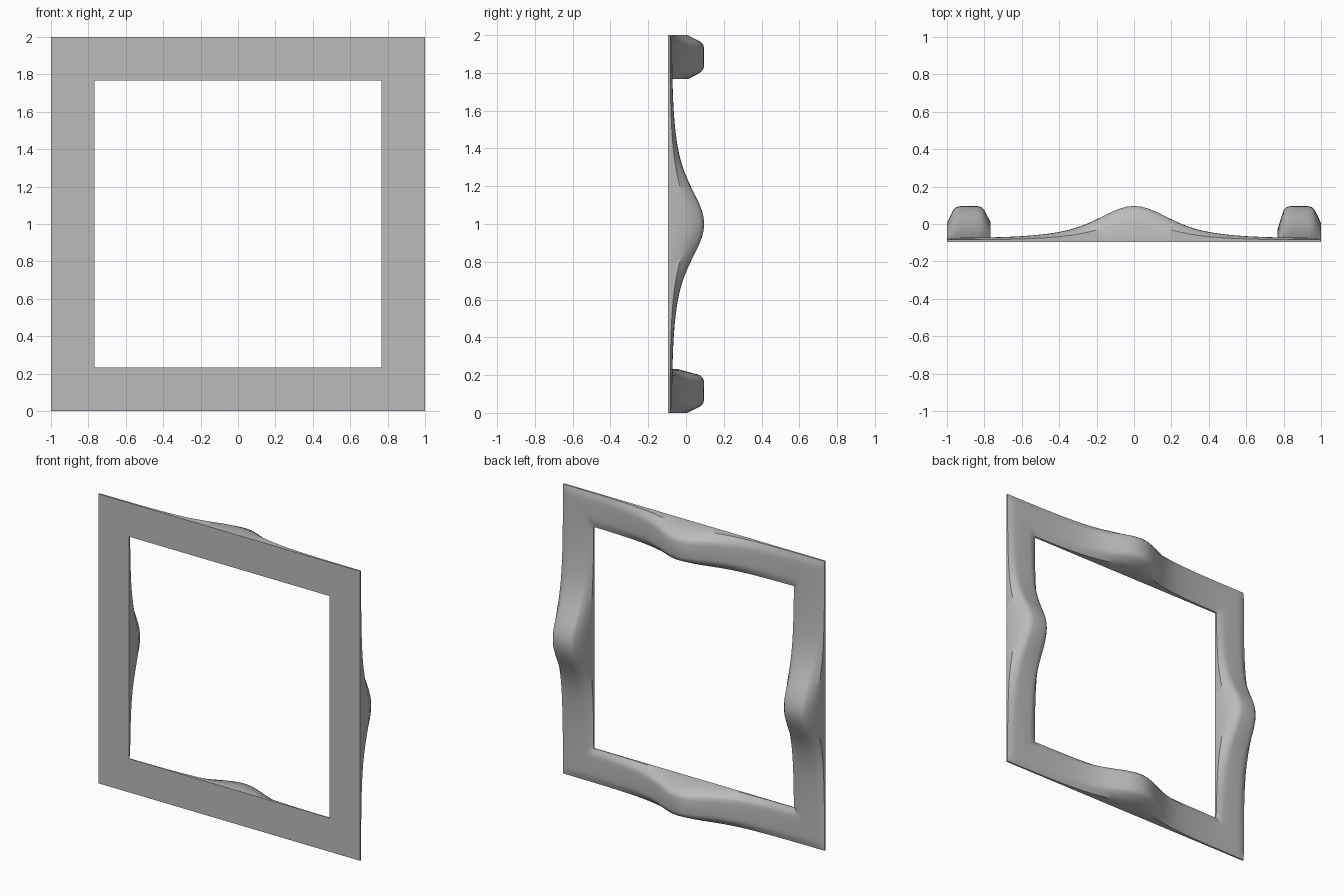
import bpy, bmesh, math

cube = bpy.data.objects.get("Cube")
if cube:
    bpy.data.objects.remove(cube, do_unlink=True)

FRONT = -0.096      # plane of the flat front
BAR = 0.233         # width of each bar
EDGE = 0.022        # thickness at the corners
RISE = 0.17         # extra thickness at mid-bar
STEPS = 48          # rings along each bar

grey = bpy.data.materials.new("plain grey")
grey.use_nodes = True
grey.diffuse_color = (0.5, 0.5, 0.5, 1)
grey.node_tree.nodes["Principled BSDF"].inputs["Base Color"].default_value = (0.5, 0.5, 0.5, 1)


def thickness(a):
    """Bell-shaped swelling along a bar, a is the distance from its middle."""
    bell = 0.6 * math.exp(-(a / 0.22) ** 2) + 0.4 * math.exp(-(a / 0.42) ** 2)
    return EDGE + RISE * bell


def section(inner):
    """Bar section: (position from outer to inner edge, share of thickness)."""
    return [(0, 0), (0, 0.53), (0.08, 0.73), (0.15, 0.9), (0.21, 0.97), (0.3, 1),
            (0.5, 1), (0.7, 1), (0.79, 0.97), (0.86, 0.88),
            (0.93, (0.88 + inner) / 2), (1, inner), (1, 0)]


# Bars in order bottom, right, top, left with the height of their inner wall
bars = [(0, 0.25), (1, 0.35), (2, 0.55), (3, 0.55)]

bm = bmesh.new()
rings = []
for turn, inner in bars:
    angle = turn * math.pi / 2
    c, s = math.cos(angle), math.sin(angle)
    for i in range(STEPS):
        u = -1 + 2 * i / STEPS
        ring = []
        for t, share in section(inner):
            half = 1 - BAR * t
            along = u * half
            y = FRONT + share * thickness(abs(along))
            x, z = c * along + s * half, s * along - c * half
            ring.append(bm.verts.new((x, y, z + 1)))
        rings.append(ring)

# Join neighbouring rings all the way round, mitred at the corners
for k, ring in enumerate(rings):
    following = rings[(k + 1) % len(rings)]
    for j in range(len(ring)):
        n = (j + 1) % len(ring)
        bm.faces.new((ring[j], ring[n], following[n], following[j]))
bmesh.ops.recalc_face_normals(bm, faces=bm.faces)

mesh = bpy.data.meshes.new("square_frame")
bm.to_mesh(mesh)
bm.free()
mesh.materials.append(grey)
frame = bpy.data.objects.new("square_frame", mesh)
bpy.context.collection.objects.link(frame)

bpy.ops.object.select_all(action='DESELECT')
frame.select_set(True)
bpy.context.view_layer.objects.active = frame
bpy.ops.object.shade_smooth_by_angle(angle=math.radians(35))
